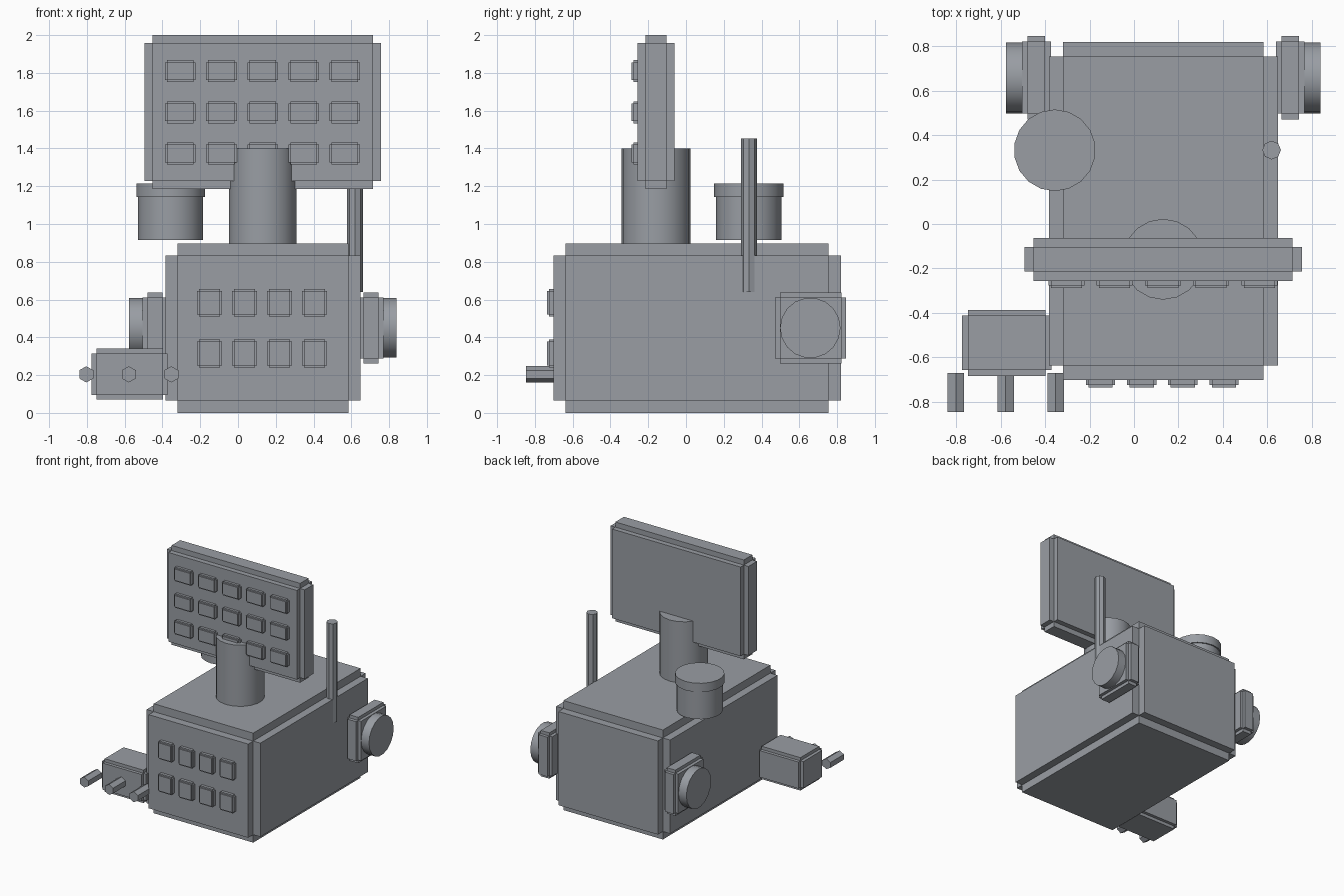
import bpy, bmesh, math
from mathutils import Matrix, Vector

if "Cube" in bpy.data.objects:
    bpy.data.objects.remove(bpy.data.objects["Cube"])

# Dark blue-grey metal used by every part
metal = bpy.data.materials.new("dark_metal")
metal.diffuse_color = (0.32, 0.34, 0.37, 1)
metal.use_nodes = True
metal.node_tree.nodes["Principled BSDF"].inputs["Base Color"].default_value = metal.diffuse_color


def make_object(name, bm):
    bmesh.ops.translate(bm, verts=bm.verts, vec=(0.004, -0.002, -0.005))  # centre on the frame
    bmesh.ops.recalc_face_normals(bm, faces=bm.faces)
    mesh = bpy.data.meshes.new(name)
    bm.to_mesh(mesh)
    bm.free()
    mesh.materials.append(metal)
    ob = bpy.data.objects.new(name, mesh)
    bpy.context.collection.objects.link(ob)
    return ob


def notched_box(name, lo, hi, d):
    """Box with overall bounds lo..hi whose edges are cut to a square step d."""
    lo, hi = Vector(lo), Vector(hi)
    size = hi - lo - Vector((2 * d,) * 3)
    bm = bmesh.new()
    bmesh.ops.create_cube(bm, size=1, matrix=Matrix.Translation((lo + hi) / 2) @ Matrix.Diagonal((*size, 1)))
    faces = bmesh.ops.extrude_discrete_faces(bm, faces=bm.faces[:])["faces"]
    for f in faces:
        f.normal_update()
        bmesh.ops.translate(bm, verts=f.verts[:], vec=f.normal * d)
    return make_object(name, bm)


def cylinder(name, a, b, r, sides, smooth=False):
    """Cylinder from point a to point b along one axis."""
    a, b = Vector(a), Vector(b)
    axis = b - a
    rot = Matrix()
    if abs(axis.x) > 0.001:
        rot = Matrix.Rotation(math.pi / 2, 4, "Y")
    elif abs(axis.y) > 0.001:
        rot = Matrix.Rotation(math.pi / 2, 4, "X")
    bm = bmesh.new()
    bmesh.ops.create_cone(bm, cap_ends=True, segments=sides, radius1=r, radius2=r,
                          depth=axis.length, matrix=Matrix.Translation((a + b) / 2) @ rot)
    ob = make_object(name, bm)
    if smooth:
        bpy.ops.object.select_all(action="DESELECT")
        ob.select_set(True)
        bpy.context.view_layer.objects.active = ob
        bpy.ops.object.shade_smooth_by_angle(angle=math.radians(35))
    return ob


# Main body and screen head
notched_box("body", (-0.388, -0.70, 0.005), (0.645, 0.822, 0.903), 0.065)
notched_box("screen", (-0.498, -0.255, 1.19), (0.752, -0.06, 2.005), 0.042)
cylinder("neck", (0.127, -0.157, 0.86), (0.127, -0.157, 1.405), 0.182, 18, True)

# Button grids on the screen and on the body front
for row in range(3):
    for col in range(5):
        x, z = -0.309 + 0.2175 * col, 1.814 - 0.218 * row
        notched_box(f"screen_button_{row}_{col}", (x - 0.081, -0.287, z - 0.058),
                    (x + 0.081, -0.235, z + 0.058), 0.011)
for row in range(2):
    for col in range(4):
        x, z = -0.155 + 0.1855 * col, 0.588 - 0.268 * row
        notched_box(f"body_button_{row}_{col}", (x - 0.066, -0.735, z - 0.074),
                    (x + 0.066, -0.68, z + 0.074), 0.011)

# Mirrored side mounts with round discs
cx = 0.128
for side, s in (("left", -1), ("right", 1)):
    x0, x1 = sorted((cx + s * 0.507, cx + s * 0.637))
    notched_box(f"{side}_mount", (x0, 0.473, 0.266), (x1, 0.85, 0.642), 0.026)
    cylinder(f"{side}_disc", (cx + s * 0.60, 0.66, 0.455), (cx + s * 0.708, 0.66, 0.455), 0.16, 18, True)

# Gripper box with three prongs
notched_box("gripper", (-0.779, -0.682, 0.075), (-0.376, -0.385, 0.345), 0.026)
for i in range(3):
    x = -0.807 + 0.225 * i
    cylinder(f"prong_{i}", (x, -0.845, 0.209), (x, -0.67, 0.209), 0.043, 6)

# Lidded canister and antenna
cylinder("canister", (-0.361, 0.334, 0.92), (-0.361, 0.334, 1.16), 0.174, 18, True)
cylinder("canister_lid", (-0.361, 0.334, 1.148), (-0.361, 0.334, 1.22), 0.184, 18, True)
cylinder("antenna", (0.616, 0.335, 0.645), (0.616, 0.335, 1.457), 0.042, 8)
